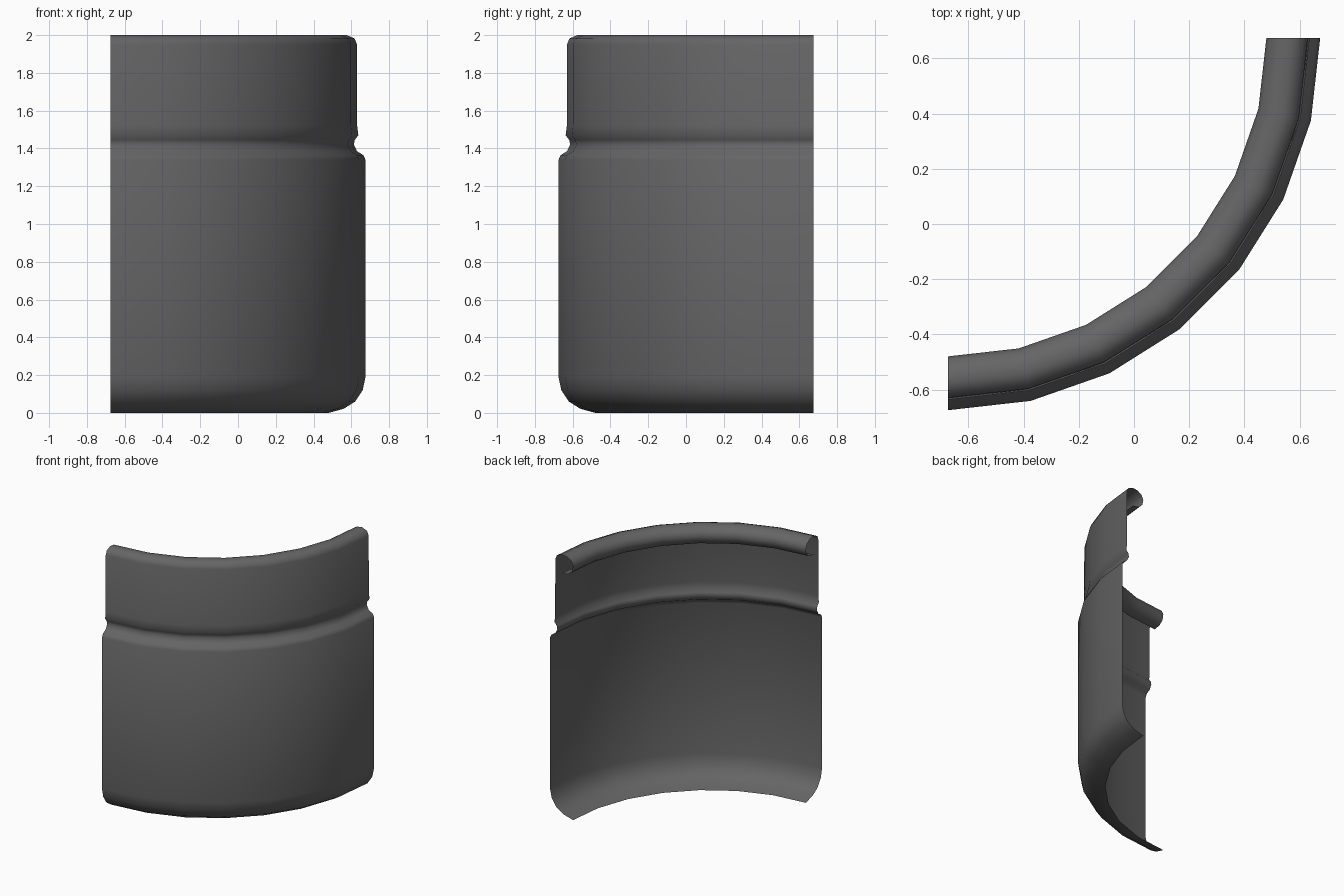
import bpy, bmesh, math
from mathutils import Vector

cube = bpy.data.objects.get("Cube")
if cube:
    bpy.data.objects.remove(cube, do_unlink=True)

# Dark grey sheet
grey = bpy.data.materials.new("dark_grey")
grey.use_nodes = True
colour = (0.13, 0.13, 0.13, 1)
grey.diffuse_color = colour
grey.node_tree.nodes["Principled BSDF"].inputs["Base Color"].default_value = colour

RADIUS = 1.35
CENTRE = Vector((-RADIUS / 2, RADIUS / 2, 0))
SEGMENTS = 7

# Wall section as (radius, height): curved foot, body, groove, collar, curled rim
section = [
    (1.155, 0), (1.235, 0.022), (1.295, 0.06), (1.335, 0.12), (1.35, 0.19),
    (1.35, 1.34), (1.338, 1.365), (1.305, 1.385), (1.288, 1.42),
    (1.293, 1.445), (1.312, 1.47), (1.306, 1.52),
    (1.305, 1.95), (1.292, 1.982), (1.25, 2.0), (1.205, 1.993),
    (1.17, 1.97), (1.155, 1.935), (1.163, 1.895), (1.195, 1.865), (1.25, 1.855),
]

# Revolve a quarter turn about the hollow side's corner
bm = bmesh.new()
verts = [bm.verts.new(CENTRE + Vector((0, -r, z))) for r, z in section]
edges = [bm.edges.new(pair) for pair in zip(verts, verts[1:])]
bmesh.ops.spin(bm, geom=verts + edges, cent=CENTRE, axis=(0, 0, 1),
               angle=math.pi / 2, steps=SEGMENTS)
bmesh.ops.remove_doubles(bm, verts=bm.verts, dist=0.0001)
bm.normal_update()

# Make the convex side of the body face outwards
body = max(bm.faces, key=lambda f: f.calc_area())
if body.normal.dot(body.calc_center_median() - CENTRE) < 0:
    bmesh.ops.reverse_faces(bm, faces=bm.faces)
for face in bm.faces:
    face.smooth = True

mesh = bpy.data.meshes.new("curved_wall")
bm.to_mesh(mesh)
bm.free()
mesh.materials.append(grey)
wall = bpy.data.objects.new("curved_wall", mesh)
bpy.context.collection.objects.link(wall)
